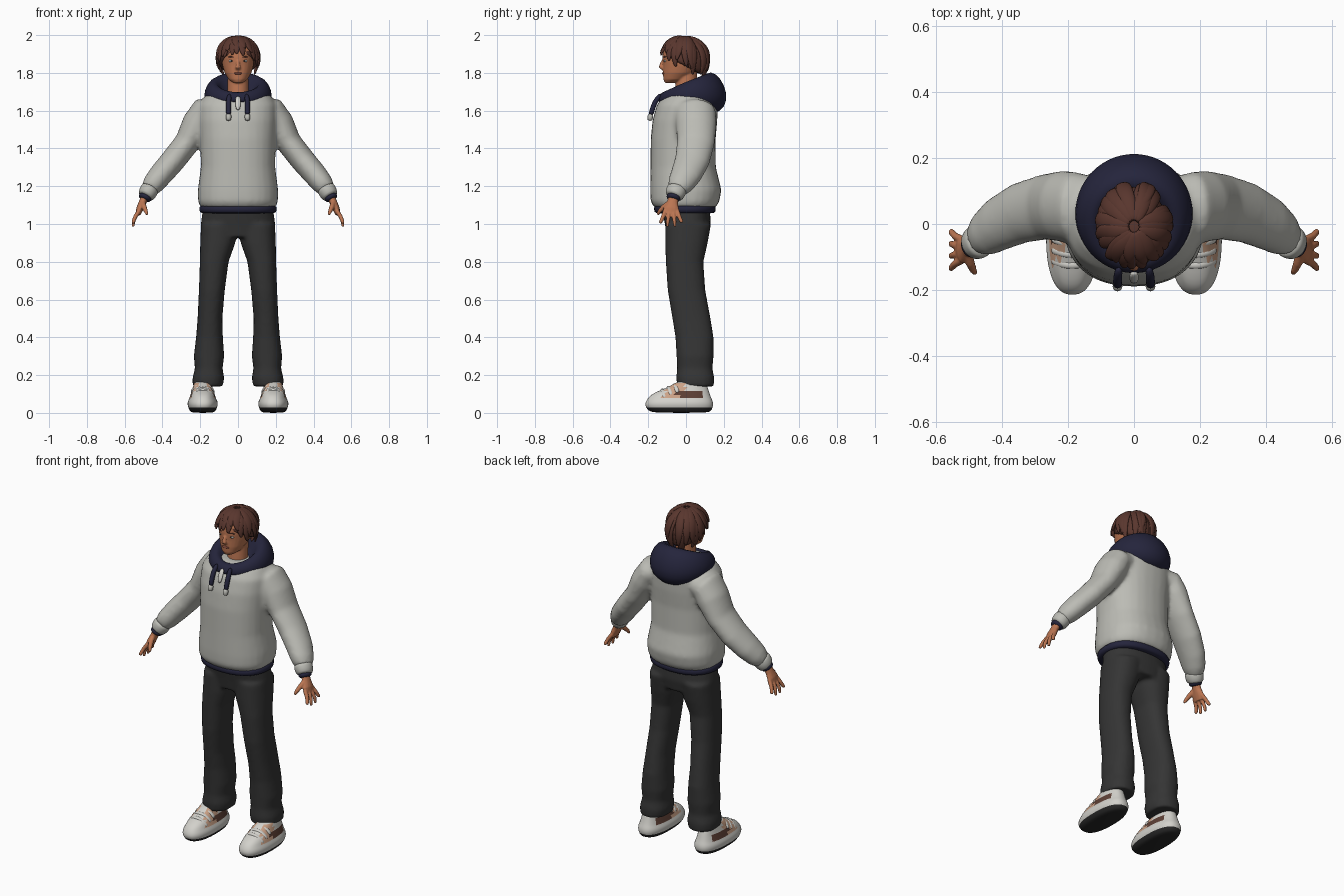
import bpy, bmesh, math, random
from mathutils import Vector

random.seed(4)
cube = bpy.data.objects.get("Cube")
if cube:
    bpy.data.objects.remove(cube, do_unlink=True)

def material(name, r, g, b):
    m = bpy.data.materials.new(name)
    m.use_nodes = True
    m.diffuse_color = (r, g, b, 1)
    for node in m.node_tree.nodes:
        if node.type == 'BSDF_PRINCIPLED':
            node.inputs["Base Color"].default_value = (r, g, b, 1)
    return m

GREY = material("sweater grey", .5, .5, .46)
NAVY = material("navy cloth", .018, .018, .045)
CHARCOAL = material("charcoal trousers", .035, .035, .035)
SKIN = material("skin", .5, .18, .085)
HAIR = material("brown hair", .1, .037, .027)
WHITE = material("shoe white", .65, .64, .6)
SOLE = material("dark rubber", .02, .02, .02)
TAN = material("tan panel", .6, .36, .24)
BROWN = material("brown panel", .11, .05, .035)
LIP = material("lips", .3, .09, .06)
SIDES = (("left", 1), ("right", -1))

def slab(rows, power=2.3, n=28):
    """Rings from rows of x0, x1, front y, back y, front z and optional back z."""
    rings = []
    for x0, x1, yf, yb, zf, *rest in rows:
        zb = rest[0] if rest else zf
        ring = []
        for i in range(n):
            s, c = (math.copysign(abs(w) ** (2 / power), w)
                    for w in (math.sin(math.tau * i / n), math.cos(math.tau * i / n)))
            f = (1 - c) / 2
            ring.append(Vector(((x0 + x1) / 2 + s * (x1 - x0) / 2,
                                yf + (yb - yf) * f, zf + (zb - zf) * f ** .85)))
        rings.append(ring)
    return rings

def sym(rows):
    return [(-r[0], *r) for r in rows]

def tube(path, ref=(0, 1, 0), n=12, side=1):
    """Rings along points of x, y, z, thickness and width (width runs along ref)."""
    pts = [Vector((p[0] * side, p[1], p[2])) for p in path]
    rings = []
    for i, p in enumerate(pts):
        t = (pts[min(i + 1, len(pts) - 1)] - pts[max(i - 1, 0)]).normalized()
        u = t.cross(Vector(ref)).normalized()
        v = u.cross(t)
        rings.append([p + u * path[i][3] * math.cos(math.tau * k / n)
                      + v * path[i][-1] * math.sin(math.tau * k / n) for k in range(n)])
    return rings

def make(name, parts, mats, rule=None, voxel=0, smooth=6):
    """Skin every part, then either fuse the parts or subdivide them."""
    bm = bmesh.new()
    for rings in parts:
        loops = [[bm.verts.new(p) for p in ring] for ring in rings]
        for a, b in zip(loops, loops[1:]):
            for i in range(len(a)):
                bm.faces.new((a[i - 1], a[i], b[i], b[i - 1]))
        bm.faces.new(loops[0])
        bm.faces.new(loops[-1])
    bmesh.ops.recalc_face_normals(bm, faces=bm.faces[:])
    for f in bm.faces:
        f.smooth = True
        if rule:
            f.material_index = rule(f.calc_center_median(), f.normal)
    mesh = bpy.data.meshes.new(name)
    bm.to_mesh(mesh)
    bm.free()
    for m in mats:
        mesh.materials.append(m)
    ob = bpy.data.objects.new(name, mesh)
    bpy.context.collection.objects.link(ob)
    if voxel:
        fuse = ob.modifiers.new("fuse", 'REMESH')
        fuse.mode, fuse.voxel_size, fuse.use_smooth_shade = 'VOXEL', voxel, True
        ob.modifiers.new("relax", 'SMOOTH').iterations = smooth
    else:
        ob.modifiers.new("round", 'SUBSURF').levels = 1

def ball(name, centre, size, mat):
    bpy.ops.mesh.primitive_uv_sphere_add(segments=16, ring_count=10, location=centre)
    ob = bpy.context.object
    ob.name, ob.scale = name, size
    ob.data.materials.append(mat)
    bpy.ops.object.shade_smooth()

# Sweater: body and both sleeves fused into one garment
body = slab(sym([(.2, -.17, .16, 1.09), (.212, -.188, .177, 1.12), (.213, -.19, .188, 1.18),
                 (.197, -.188, .158, 1.3), (.2, -.187, .157, 1.45), (.206, -.177, .166, 1.55),
                 (.205, -.155, .168, 1.63), (.175, -.12, .14, 1.68), (.12, -.09, .11, 1.7)]))
sleeve = [(.1, .05, 1.6, .06, .09), (.18, .05, 1.59, .082, .108), (.215, .054, 1.53, .082, .108),
          (.27, .052, 1.43, .067, .1), (.345, .033, 1.335, .066, .093), (.41, 0, 1.26, .063, .083),
          (.45, -.03, 1.21, .057, .07), (.472, -.05, 1.18, .044, .052)]
make("sweater", [body] + [tube(sleeve, n=24, side=s) for _, s in SIDES], [GREY], voxel=.012)
make("sweater_hem", [slab(sym([(.19, -.155, .145, 1.055), (.205, -.168, .157, 1.06),
                               (.208, -.172, .161, 1.09), (.195, -.16, .15, 1.11)]))], [NAVY])
# Hood lying around the neck, with a zip pull
make("hood", [slab(sym([(.07, -.06, .06, 1.66, 1.69), (.1, -.088, .09, 1.69, 1.78),
                        (.13, -.115, .13, 1.7, 1.815), (.168, -.14, .185, 1.69, 1.775),
                        (.185, -.152, .222, 1.665, 1.69), (.168, -.15, .21, 1.645, 1.62),
                        (.12, -.13, .15, 1.645, 1.57)]), 2)], [NAVY])
make("zip_pull", [tube([(0, -.145, 1.68, .008, .014), (0, -.168, 1.64, .008, .016),
                        (0, -.178, 1.6, .006, .01)], (1, 0, 0))], [WHITE])
# Hood cords, cuffs and hands
for label, s in SIDES:
    make(label + "_hood_cord", [tube([(.045, -.13, 1.69, .012), (.05, -.165, 1.65, .014), (.05, -.18, 1.6, .014),
                                      (.05, -.187, 1.575, .013)], (1, 0, 0), side=s)], [NAVY])
    make(label + "_cord_tip", [tube([(.05, -.185, 1.585, .015), (.05, -.19, 1.565, .016),
                                     (.05, -.192, 1.545, .013)], (1, 0, 0), side=s)], [GREY])
    make(label + "_cuff", [tube([(.46, -.045, 1.198, .046, .052), (.47, -.05, 1.18, .051, .056),
                                 (.487, -.062, 1.15, .046, .05), (.492, -.066, 1.142, .036, .04)],
                                n=20, side=s)], [GREY])
    make(label + "_wristband", [tube([(.485, -.062, 1.155, .037, .04), (.494, -.067, 1.136, .037, .039),
                                      (.499, -.07, 1.126, .028, .03)], n=16, side=s)], [NAVY])
    parts = [tube([(.49, -.065, 1.15, .022, .026), (.507, -.072, 1.11, .02, .03),
                   (.52, -.078, 1.08, .019, .042), (.53, -.08, 1.05, .014, .038)], side=s),
             tube([(.505, -.085, 1.115, .014), (.497, -.118, 1.09, .014),
                   (.488, -.14, 1.068, .011), (.481, -.15, 1.05, .007)], side=s)]
    for i, tip in enumerate((1.005, .985, .985, 1.01)):
        y, fan = -.11 + .021 * i, (i - 1.5) * .012
        parts.append(tube([(.523, y, 1.07, .012), (.543, y + fan * .6, 1.04, .011),
                           (.553, y + fan * 1.2, 1.015, .01), (.556, y + fan * 1.6, tip, .007)], side=s))
    make(label + "_hand", parts, [SKIN], voxel=.004, smooth=3)

# Trousers: hips and both legs fused
legs = [slab(sym([(.185, -.13, .125, 1.09), (.197, -.112, .132, 1.0), (.17, -.1, .12, .93)]))]
leg = [(.002, .196, -.11, .132, 1.0), (.014, .2, -.11, .115, .9), (.05, .202, -.107, .092, .8),
       (.07, .207, -.097, .102, .65), (.083, .214, -.072, .13, .5), (.08, .222, -.056, .146, .4),
       (.073, .234, -.05, .146, .3), (.082, .228, -.047, .14, .235), (.073, .241, -.052, .15, .185),
       (.08, .24, -.046, .147, .14)]
for _, s in SIDES:
    legs.append(slab([(*sorted((r[0] * s, r[1] * s)), *r[2:]) for r in leg]))
make("trousers", legs, [CHARCOAL], voxel=.011, smooth=4)

# Shoes: sole, coloured side panels and straps over the instep
def shoe_colour(c, normal):
    if c.z < .03:
        return 1
    if c.z > .075 and abs(normal.x) > .45:
        if -.05 < c.y < .08 and c.z < .115:
            return 3
        if -.12 < c.y < -.01:
            return 2
    return 0

MID = .187
shoe = [(.052, -.16, .11, 0), (.068, -.198, .133, .008), (.077, -.213, .143, .03), (.081, -.217, .145, .045),
        (.079, -.212, .142, .062), (.07, -.203, .135, .077), (.066, -.187, .128, .095), (.058, -.15, .122, .115),
        (.052, -.095, .115, .135), (.046, -.055, .105, .162), (.035, -.035, .09, .165)]
for label, s in SIDES:
    rows = [(s * MID - r[0], s * MID + r[0], *r[1:]) for r in shoe]
    make(label + "_shoe", [slab(rows, 2.4, 32)], [WHITE, SOLE, TAN, BROWN], shoe_colour)
    for i in range(3):
        y, top = -.13 + .033 * i, .122 + .014 * i
        arch = [(MID + x, y + abs(x) * .3, top - drop, .008, .012) for x, drop in
                ((-.062, .045), (-.045, .016), (-.018, 0), (.018, 0), (.045, .016), (.062, .045))]
        make(f"{label}_shoe_strap_{i + 1}", [tube(arch, side=s)], [WHITE])

# Head with neck, nose, eyes, brows and mouth
neck = slab(sym([(.066, -.066, .055, 1.64), (.056, -.058, .055, 1.7), (.054, -.05, .06, 1.8)]), 2)
skull = slab(sym([(.024, -.112, -.055, 1.747), (.05, -.12, 0, 1.765), (.071, -.122, .05, 1.8),
                  (.083, -.122, .085, 1.84), (.089, -.125, .1, 1.88), (.086, -.122, .1, 1.92),
                  (.066, -.09, .07, 1.96), (.03, -.05, .03, 1.98)]), 2.1)
nose = tube([(0, -.115, 1.875, .006, .007), (0, -.129, 1.85, .009, .009),
             (0, -.134, 1.832, .011, .016), (0, -.118, 1.818, .008, .013)], (1, 0, 0))
make("head", [neck, skull, nose], [SKIN], voxel=.005, smooth=3)
for label, s in SIDES:
    ball(label + "_eye", (.035 * s, -.108, 1.863), (.014, .009, .007), WHITE)
    ball(label + "_iris", (.034 * s, -.114, 1.863), (.006, .005, .006), SOLE)
    make(label + "_eyebrow", [tube([(.014, -.12, 1.88, .004), (.035, -.115, 1.888, .005),
                                    (.056, -.1, 1.882, .003)], side=s)], [HAIR])
make("mouth", [tube([(-.024, -.115, 1.796, .003), (-.01, -.122, 1.798, .006),
                     (.01, -.122, 1.798, .006), (.024, -.115, 1.796, .003)])], [LIP])

# Hair: a cap with layers of tapering locks running down from the crown
def hair_point(a, th, k):
    h = math.cos(th)
    r = math.sin(th) if h > 0 else 1 - .28 * h * h
    return Vector((math.sin(a) * .107 * r * k, -.008 - math.cos(a) * .127 * r * k, 1.875 + .114 * h * k))

def hairline(a, lift=0.0):
    height = .04 - .14 * ((1 - math.cos(a)) / 2) ** .7 + lift
    return math.acos(max(-.96, height / .115))

angles = [math.tau * i / 32 for i in range(32)]
cap = [[hair_point(a, .1 + (hairline(a) - .1) * k / 9, .96) for a in angles] for k in range(10)]
make("hair_cap", [cap], [HAIR])
locks = []
for count, lift, spread in ((19, -.006, 1.0), (15, .02, 1.035)):
    for i in range(count):
        a0 = math.tau * (i + random.uniform(-.2, .2)) / count
        end = hairline(a0, lift + random.uniform(-.012, .012))
        sway = random.uniform(-.25, .25)
        path = []
        for t in (j / 7 for j in range(8)):
            p = hair_point(a0 + sway * math.sin(2.6 * t), .12 + (end - .12) * t, spread + .03 * t * t)
            w = math.sin(math.pi * (.12 + .84 * t))
            path.append((*p, .003 + .009 * w, .003 + .024 * w))
        locks.append(tube(path, (math.cos(a0), math.sin(a0), 0), 10))
make("hair_locks", locks, [HAIR])
